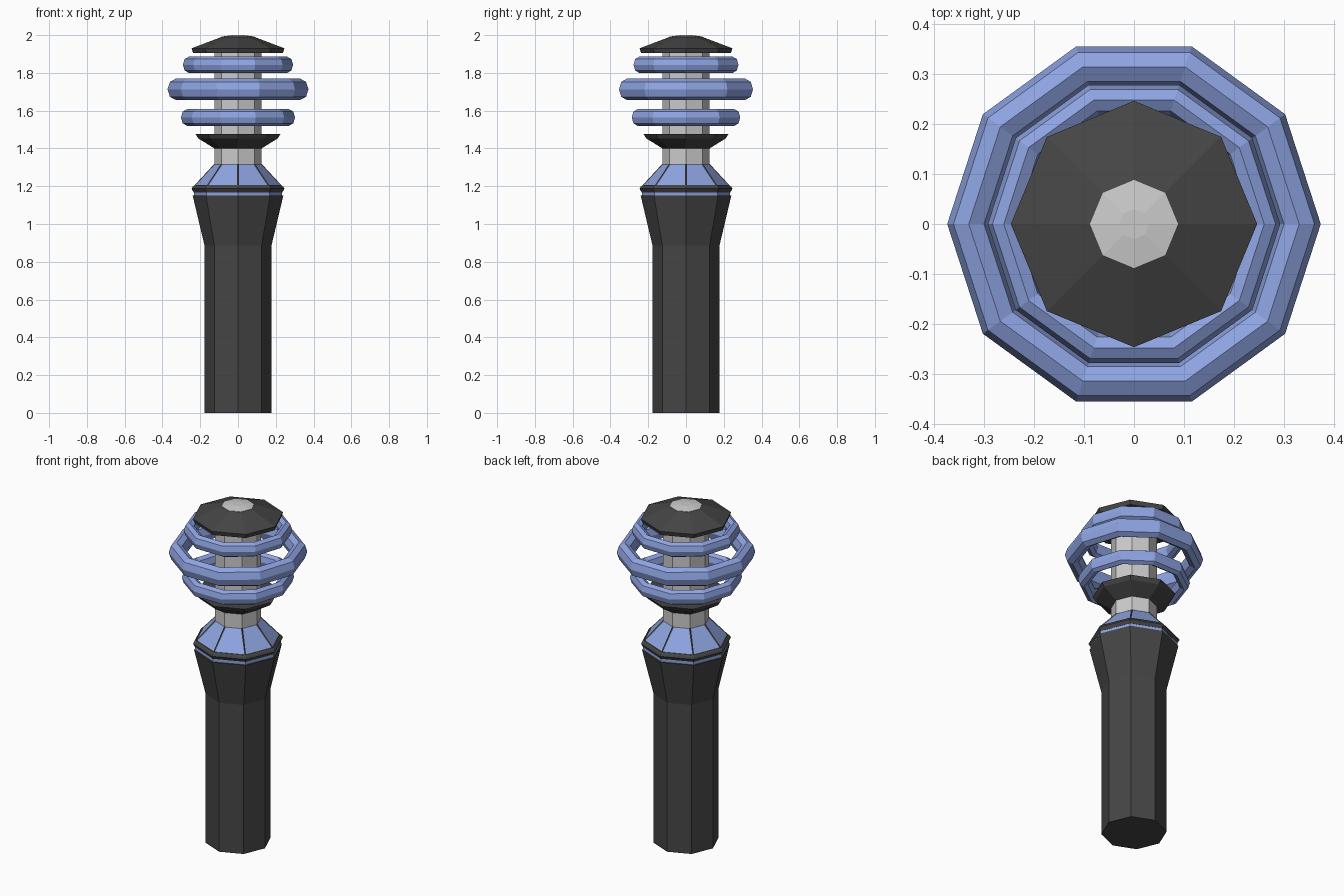
import bpy, bmesh
from math import cos, sin, tau

if "Cube" in bpy.data.objects:
    bpy.data.objects.remove(bpy.data.objects["Cube"])


def material(name, rgb):
    m = bpy.data.materials.new(name)
    m.diffuse_color = (*rgb, 1)
    m.use_nodes = True
    m.node_tree.nodes["Principled BSDF"].inputs["Base Color"].default_value = m.diffuse_color
    return m


DARK = material("dark_metal", (0.06, 0.06, 0.06))
BLUE = material("blue", (0.27, 0.37, 0.76))


def add_object(name, bm, *mats):
    bmesh.ops.recalc_face_normals(bm, faces=bm.faces)
    mesh = bpy.data.meshes.new(name)
    bm.to_mesh(mesh)
    bm.free()
    for m in mats:
        mesh.materials.append(m)
    obj = bpy.data.objects.new(name, mesh)
    bpy.context.collection.objects.link(obj)
    return obj


def loft(profile, sides, closed=False):
    """Spin (radius, z) points round z; cap the ends or close the section."""
    bm = bmesh.new()
    loops = [[bm.verts.new((r * cos(tau * i / sides), r * sin(tau * i / sides), z))
              for i in range(sides)] for r, z in profile]
    walls = []
    pairs = list(zip(loops, loops[1:])) + ([(loops[-1], loops[0])] if closed else [])
    for a, b in pairs:
        for i in range(sides):
            j = (i + 1) % sides
            walls.append(bm.faces.new((a[i], a[j], b[j], b[i])))
    if not closed:
        bm.faces.new(loops[0][::-1])
        bm.faces.new(loops[-1])
    return bm, walls


def octagon_part(name, profile, *mats):
    return add_object(name, loft(profile, 8)[0], *mats)


# Post with flared head
octagon_part("post", [(0.177, 0), (0.177, 0.885), (0.24, 1.15)], DARK)
octagon_part("blue_band", [(0.234, 1.15), (0.234, 1.175)], BLUE)
octagon_part("flange", [(0.235, 1.168), (0.246, 1.187), (0.24, 1.197), (0.23, 1.206)], DARK)

# Sloped shoulder with inset blue panels
bm, panels = loft([(0.23, 1.205), (0.122, 1.322)], 8)
bmesh.ops.recalc_face_normals(bm, faces=bm.faces)
bmesh.ops.inset_individual(bm, faces=panels, thickness=0.009, depth=-0.003)
for f in panels:
    f.material_index = 1
add_object("shoulder", bm, DARK, BLUE)

# Core column and collar
octagon_part("core", [(0.125, 1.315), (0.125, 1.915)])
octagon_part("collar", [(0.125, 1.40), (0.21, 1.453), (0.225, 1.476)], DARK)

# Floating rings: ten sides, octagonal oval section
for name, radius, z, w, h in (("lower_ring", 0.270, 1.564, 0.032, 0.044),
                              ("middle_ring", 0.330, 1.713, 0.043, 0.056),
                              ("upper_ring", 0.260, 1.843, 0.032, 0.043)):
    section = [(radius + w * cos(tau * k / 8), z + h * sin(tau * k / 8)) for k in range(8)]
    add_object(name, loft(section, 10, closed=True)[0], BLUE)

# Cap and its centre disc
octagon_part("cap", [(0.238, 1.905), (0.246, 1.93), (0.088, 1.99)], DARK)
octagon_part("cap_disc", [(0.088, 1.988), (0.088, 1.992), (0.03, 2.0)])
